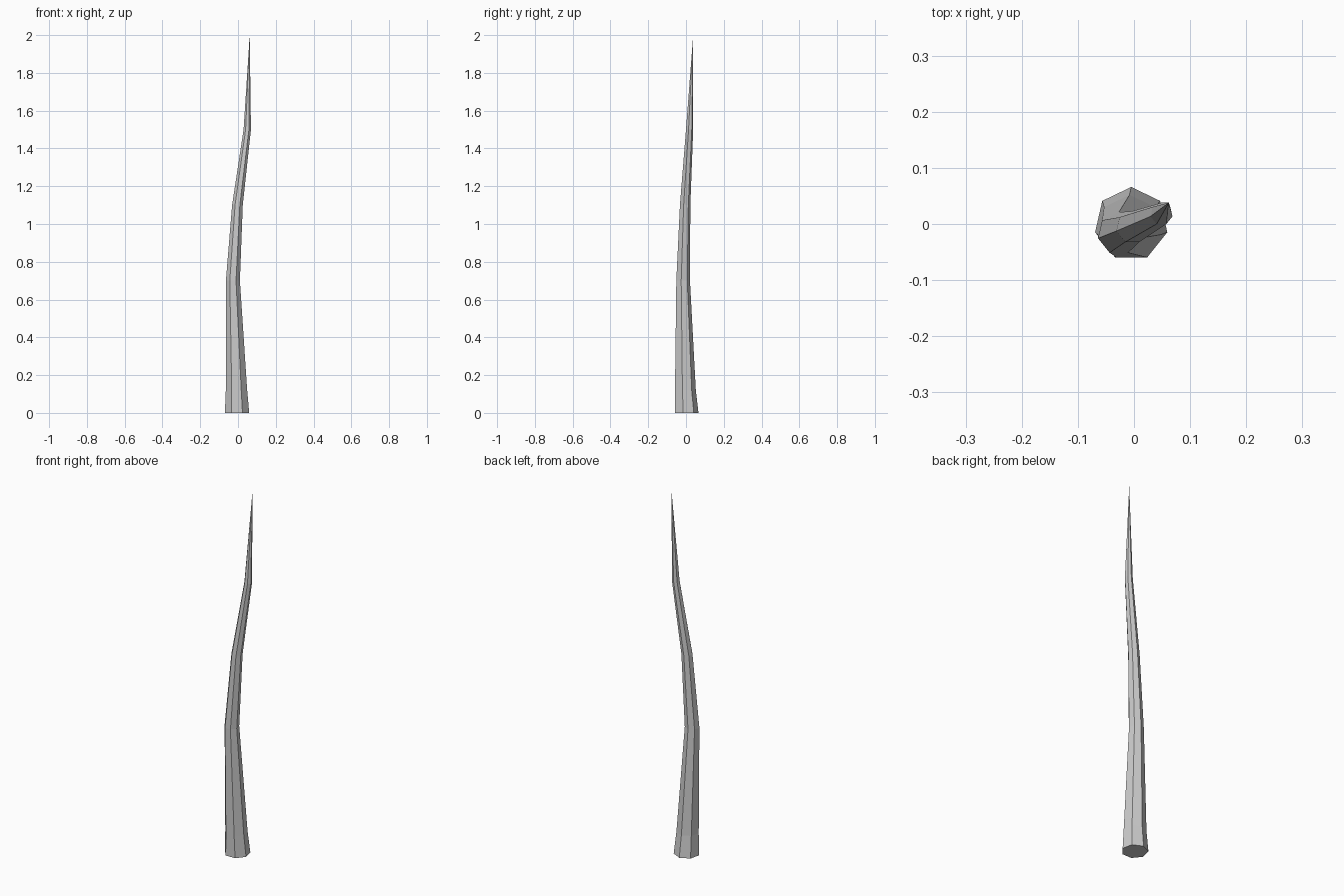
import bpy, bmesh
from math import sin, cos, pi

if "Cube" in bpy.data.objects:
    bpy.data.objects.remove(bpy.data.objects["Cube"])

SIDES = 7
# Centreline stations: x, y, z, radius
PATH = [
    (-0.005, 0.000, 0.00, 0.066),
    (-0.008, -0.006, 0.12, 0.058),
    (-0.027, -0.017, 0.70, 0.038),
    (-0.003, -0.006, 1.10, 0.029),
    (0.049, 0.018, 1.50, 0.020),
]
TIP = (0.062, 0.038, 2.0)

# Crooked tapering spike: heptagonal rings joined up to a point
bm = bmesh.new()
rings = []
for x, y, z, r in PATH:
    angles = [pi / 2 + 2 * pi * i / SIDES for i in range(SIDES)]
    rings.append([bm.verts.new((x + r * cos(a), y + r * sin(a), z)) for a in angles])
tip = bm.verts.new(TIP)

bm.faces.new(rings[0][::-1])
for i in range(SIDES):
    j = (i + 1) % SIDES
    for low, high in zip(rings, rings[1:]):
        bm.faces.new((low[i], low[j], high[j], high[i]))
    bm.faces.new((rings[-1][i], rings[-1][j], tip))
bmesh.ops.recalc_face_normals(bm, faces=bm.faces)

mesh = bpy.data.meshes.new("spike")
bm.to_mesh(mesh)
bm.free()
bpy.context.collection.objects.link(bpy.data.objects.new("spike", mesh))
